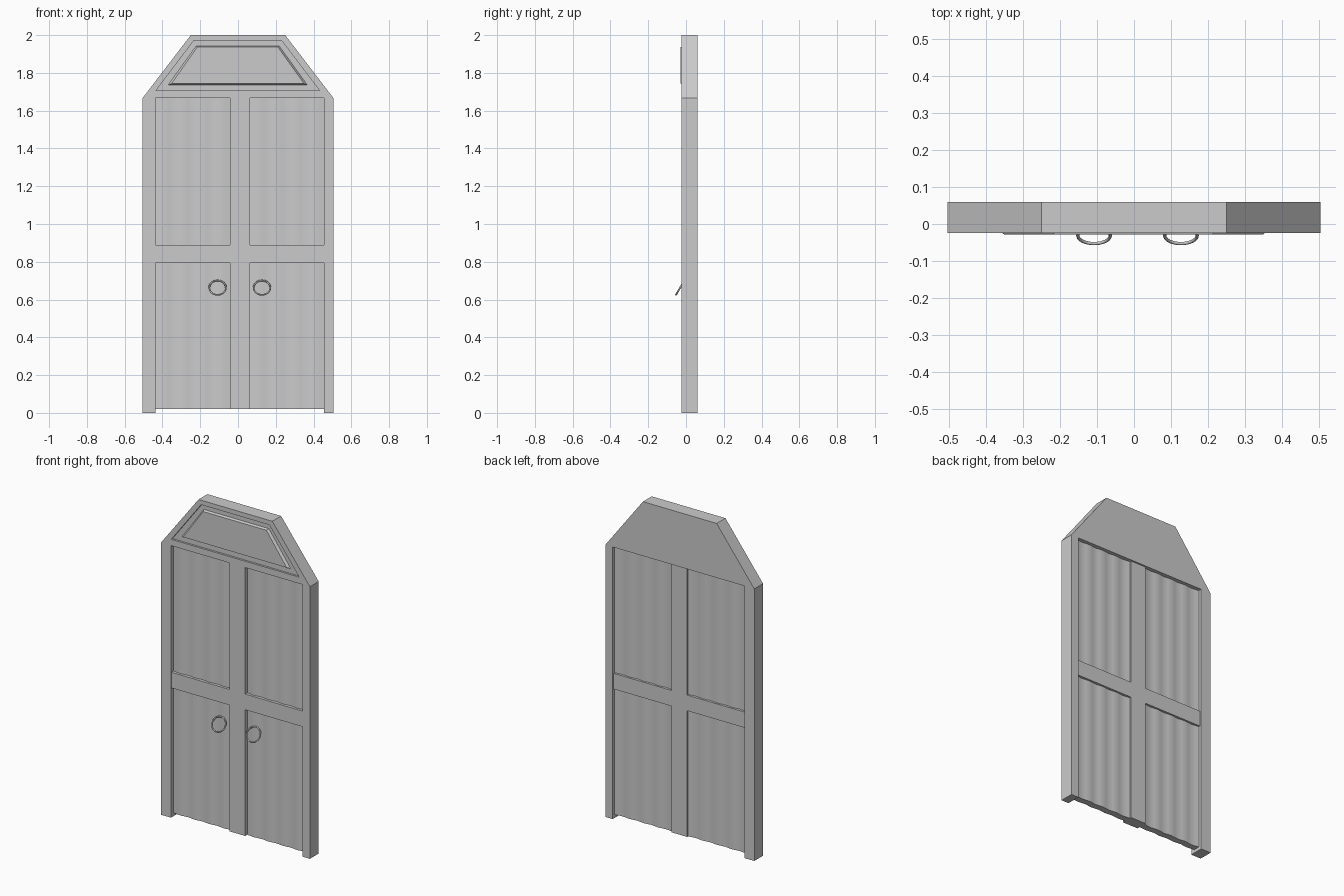
import bpy, bmesh, math

if "Cube" in bpy.data.objects:
    bpy.data.objects.remove(bpy.data.objects["Cube"])

def prism(name, pts, y0, y1, back=None):
    """Extrude an x/z outline from y0 to y1; an optional second outline gives sloped sides."""
    bm = bmesh.new()
    front = [bm.verts.new((x, y0, z)) for x, z in pts]
    rear = [bm.verts.new((x, y1, z)) for x, z in (back or pts)]
    bm.faces.new(front)
    bm.faces.new(rear[::-1])
    n = len(pts)
    for i in range(n):
        j = (i + 1) % n
        bm.faces.new((front[i], rear[i], rear[j], front[j]))
    bmesh.ops.recalc_face_normals(bm, faces=bm.faces)
    me = bpy.data.meshes.new(name)
    bm.to_mesh(me)
    bm.free()
    ob = bpy.data.objects.new(name, me)
    bpy.context.collection.objects.link(ob)
    return ob

# Opening edges
L, R = -0.437, 0.455
ML, MR = -0.042, 0.063
TOP, RAIL_T, RAIL_B, BASE = 1.667, 0.889, 0.793, 0.02
Y0, Y1 = -0.025, 0.06

# Frame: two posts and the faceted header in one piece
frame = prism("door_frame", [
    (-0.505, 0), (L, 0), (L, TOP), (R, TOP), (R, 0), (0.505, 0),
    (0.505, TOP), (0.25, 2), (-0.25, 2), (-0.505, TOP)], Y0, Y1)

# Shallow recess in the header front
cutter = prism("header_recess_cutter", [
    (-0.435, 1.706), (0.432, 1.706), (0.23, 1.972), (-0.233, 1.972)], -0.1, Y0 + 0.012)
cutter.hide_render = True
cutter.hide_set(True)
cut = frame.modifiers.new("recess", "BOOLEAN")
cut.operation = "DIFFERENCE"
cut.solver = "EXACT"
cut.object = cutter

# Raised panel with sloped edges inside the recess
prism("header_panel",
      [(-0.352, 1.743), (0.35, 1.743), (0.212, 1.936), (-0.216, 1.936)], -0.028, -0.01,
      [(-0.373, 1.735), (0.37, 1.735), (0.22, 1.943), (-0.223, 1.943)])

# Middle stile and rail, joined as one cross
prism("stile_and_rail", [
    (ML, BASE), (MR, BASE), (MR, RAIL_B), (R, RAIL_B), (R, RAIL_T), (MR, RAIL_T),
    (MR, TOP), (ML, TOP), (ML, RAIL_T), (L, RAIL_T), (L, RAIL_B), (ML, RAIL_B)],
    -0.02, 0.05)

# Gently rippled panels
def ripple_panel(name, x0, x1, z0, z1, steps=16):
    bm = bmesh.new()
    loop = []
    for i in range(steps + 1):
        t = i / steps
        loop.append((x0 + (x1 - x0) * t, -0.003 + 0.003 * math.cos(8 * math.pi * t)))
    loop += [(x, y + 0.04) for x, y in reversed(loop)]
    face = bm.faces.new([bm.verts.new((x, y, z0)) for x, y in loop])
    ext = bmesh.ops.extrude_face_region(bm, geom=[face], use_keep_orig=True)
    for v in ext["geom"]:
        if isinstance(v, bmesh.types.BMVert):
            v.co.z = z1
    bmesh.ops.recalc_face_normals(bm, faces=bm.faces)
    me = bpy.data.meshes.new(name)
    bm.to_mesh(me)
    bm.free()
    ob = bpy.data.objects.new(name, me)
    bpy.context.collection.objects.link(ob)
    bpy.ops.object.select_all(action="DESELECT")
    ob.select_set(True)
    bpy.context.view_layer.objects.active = ob
    bpy.ops.object.shade_smooth_by_angle(angle=math.radians(40))

for side, x0, x1 in (("left", L, ML), ("right", MR, R)):
    ripple_panel("lower_panel_" + side, x0, x1, BASE, RAIL_B)
    ripple_panel("upper_panel_" + side, x0, x1, RAIL_T, TOP)

# Ring pulls, hanging with the lower edge forward
for side, x in (("left", -0.108), ("right", 0.127)):
    bpy.ops.mesh.primitive_torus_add(
        major_radius=0.044, minor_radius=0.0045, major_segments=24, minor_segments=8,
        location=(x, -0.031, 0.663), rotation=(math.radians(60), 0, 0))
    bpy.context.object.name = "ring_pull_" + side
    bpy.ops.object.shade_smooth_by_angle(angle=math.radians(60))
